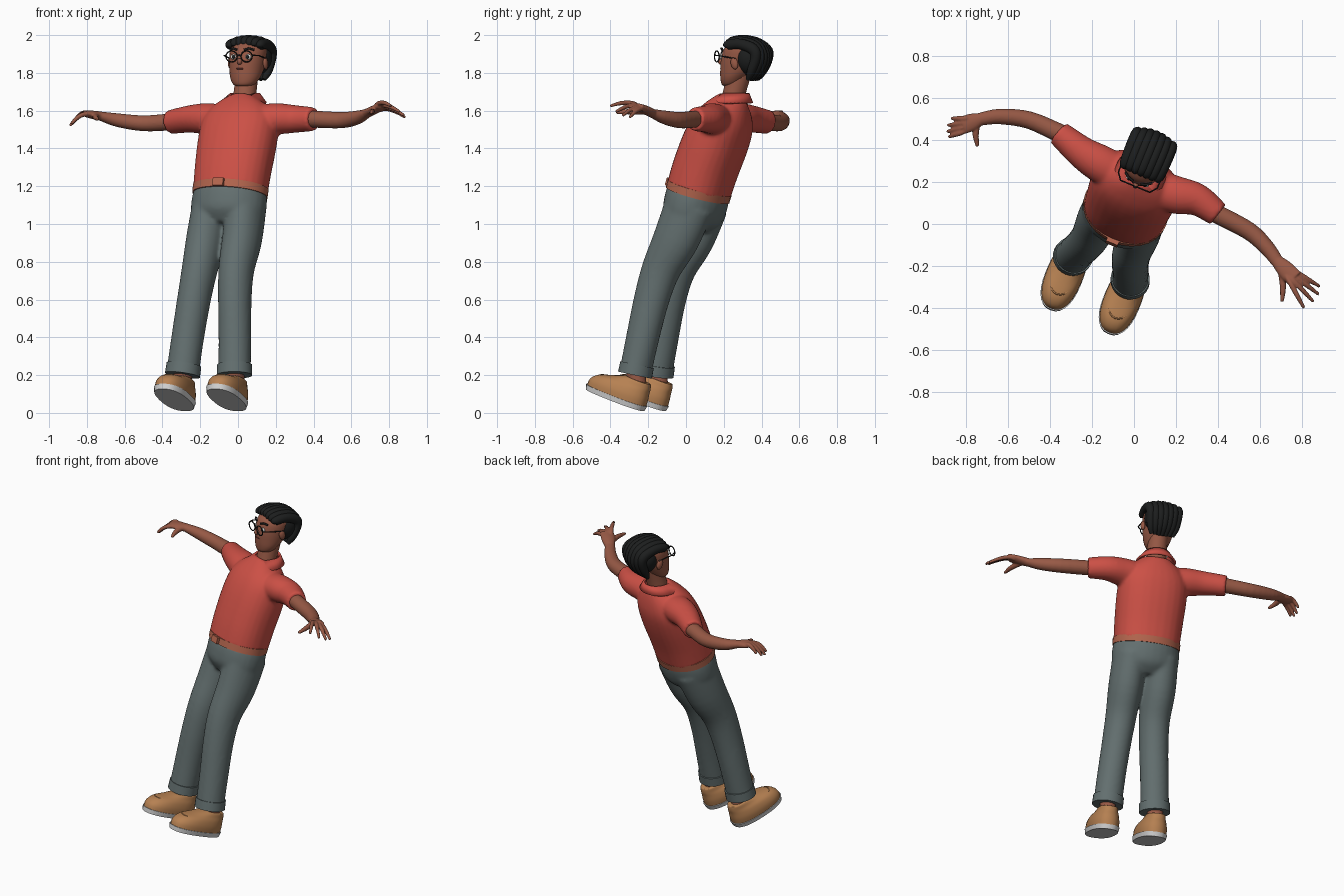
import bpy, bmesh, math
from mathutils import Vector, Matrix

if "Cube" in bpy.data.objects:
    bpy.data.objects.remove(bpy.data.objects["Cube"])

# The figure is built facing -y, then turned and shifted as a whole
POSE = Matrix.Rotation(math.radians(-22.4), 4, 'Z') @ Matrix.Translation((-0.063, 0, 0))
UNPOSE = POSE.inverted()


def material(name, *rgb):
    m = bpy.data.materials.new(name)
    m.diffuse_color = (*rgb, 1)
    m.use_nodes = True
    m.node_tree.nodes["Principled BSDF"].inputs["Base Color"].default_value = (*rgb, 1)
    return m


RED = material("red cloth", 0.60, 0.08, 0.06)
GREY = material("grey cloth", 0.125, 0.16, 0.16)
SKIN = material("brown skin", 0.31, 0.10, 0.06)
TAN = material("tan suede", 0.47, 0.22, 0.085)
SOLE = material("pale rubber", 0.68, 0.68, 0.68)
BELT = material("belt leather", 0.45, 0.13, 0.075)
BLACK = material("black hair", 0.012, 0.013, 0.013)
WHITE = material("eye white", 0.75, 0.75, 0.72)
LIPS = material("lip brown", 0.16, 0.04, 0.03)


def catmull(a, b, c, d, t):
    return [0.5 * (2 * q + (r - p) * t + (2 * p - 5 * q + 4 * r - s) * t * t
                   + (3 * q - p - 3 * r + s) * t ** 3) for p, q, r, s in zip(a, b, c, d)]


def loft(bm, rings, side=(1, 0, 0), flat=False, n=28, power=1.0, steps=4):
    """Skin smooth cross-sections; every ring is x, y, z, half width, half depth."""
    ext = [rings[0], *rings, rings[-1]]
    pts = [catmull(*ext[i:i + 4], k / steps) for i in range(len(rings) - 1) for k in range(steps)]
    pts.append(rings[-1])
    pos = [Vector(p[:3]) for p in pts]
    loops = []
    for i, p in enumerate(pts):
        tan = (pos[min(i + 1, len(pos) - 1)] - pos[max(i - 1, 0)]).normalized()
        if flat:
            tan = Vector((0, 0, 1))
        u = Vector(side)
        u = (u - tan * u.dot(tan)).normalized()
        v = tan.cross(u)
        loop = []
        for k in range(n):
            c, s = math.cos(math.tau * k / n), math.sin(math.tau * k / n)
            c, s = [math.copysign(abs(w) ** power, w) for w in (c, s)]
            loop.append(bm.verts.new(pos[i] + u * c * p[3] + v * s * p[4]))
        loops.append(loop)
    for a, b in zip(loops, loops[1:]):
        for k in range(n):
            j = (k + 1) % n
            bm.faces.new((a[k], a[j], b[j], b[k]))
    bm.faces.new(loops[0][::-1])
    bm.faces.new(loops[-1])
    return bm


def finish(name, bm, mat, voxel=0, smooth=6, local=Matrix()):
    bmesh.ops.recalc_face_normals(bm, faces=bm.faces)
    me = bpy.data.meshes.new(name)
    bm.to_mesh(me)
    bm.free()
    ob = bpy.data.objects.new(name, me)
    bpy.context.collection.objects.link(ob)
    ob.matrix_world = POSE @ local
    me.materials.append(mat)
    bpy.ops.object.select_all(action='DESELECT')
    ob.select_set(True)
    bpy.context.view_layer.objects.active = ob
    bpy.ops.object.shade_smooth_by_angle(angle=math.radians(45))
    if voxel:
        r = ob.modifiers.new("fuse", 'REMESH')
        r.mode, r.voxel_size, r.use_smooth_shade = 'VOXEL', voxel, True
        s = ob.modifiers.new("soften", 'SMOOTH')
        s.factor, s.iterations = 0.5, smooth
    return ob


def ball(name, loc, size, mat, tilt=0):
    bm = bmesh.new()
    m = Matrix.Translation(loc) @ Matrix.Rotation(tilt, 4, 'X') @ Matrix.Diagonal((*size, 1))
    bmesh.ops.create_uvsphere(bm, u_segments=24, v_segments=14, radius=1, matrix=m)
    return finish(name, bm, mat)


def wire(name, pts, radius, mat, cyclic=False):
    cu = bpy.data.curves.new(name, 'CURVE')
    cu.dimensions, cu.bevel_depth, cu.bevel_resolution = '3D', radius, 2
    sp = cu.splines.new('POLY')
    sp.points.add(len(pts) - 1)
    for q, p in zip(sp.points, pts):
        q.co = (*p, 1)
    sp.use_cyclic_u = cyclic
    cu.materials.append(mat)
    ob = bpy.data.objects.new(name, cu)
    bpy.context.collection.objects.link(ob)
    ob.matrix_world = POSE


def posed(x, y, z, *r):
    return (*(UNPOSE @ Vector((x, y, z))), *r)


# Arm paths, sleeve end second; then finger tips from index to little, thumb last
ARMS = {
    "right": ([(-.36, .435, 1.54, .045, .045), (-.5, .495, 1.533, .042, .042),
               (-.638, .512, 1.55, .036, .037), (-.73, .5, 1.572, .024, .031)],
              (-.815, .47, 1.585),
              [(-.882, .415, 1.53), (-.89, .44, 1.52), (-.887, .47, 1.525), (-.87, .503, 1.545)],
              (-.745, .37, 1.555)),
    "left": ([(.4, .045, 1.555, .045, .045), (.55, -.035, 1.55, .043, .043),
              (.635, -.115, 1.565, .036, .037), (.68, -.175, 1.585, .024, .031)],
             (.765, -.26, 1.625),
             [(.81, -.40, 1.625), (.855, -.37, 1.595), (.88, -.335, 1.575), (.885, -.298, 1.565)],
             (.705, -.37, 1.59)),
}
UP = (0, 0, 1)

# Shirt: torso and sleeves fused
shirt = bmesh.new()
loft(shirt, [(0, .047, 1.175, .2, .163), (0, .085, 1.29, .206, .165), (0, .147, 1.44, .213, .163),
             (0, .192, 1.54, .205, .147), (0, .222, 1.61, .155, .115), (0, .245, 1.665, .075, .075)],
     power=.9)
for side, (path, knuckle, tips, thumb) in ARMS.items():
    s = -1 if side == "right" else 1
    x, y, z = path[0][:3]
    loft(shirt, [(s * .1, .195, 1.55, .08, .09), (s * .2, .205, 1.557, .083, .09),
                 (s * .3, .222, 1.556, .073, .077), posed(x, y, z, .063, .06)], side=UP)
finish("shirt", shirt, RED, .01)

# Arms with hands
for side, (path, knuckle, tips, thumb) in ARMS.items():
    arm = bmesh.new()
    first, wrist = Vector(path[0][:3]), Vector(path[-1][:3])
    inner = first - (Vector(path[1][:3]) - first) * .4
    loft(arm, [posed(*inner, .045, .045)] + [posed(*p) for p in path], side=UP, n=20)
    k = Vector(knuckle)
    across = (Vector(tips[0]) - Vector(tips[3])).normalized()
    loft(arm, [posed(*wrist, .024, .03), posed(*wrist.lerp(k, .5), .022, .042),
               posed(*k, .015, .042)], side=UP, n=20)
    for i, tip in enumerate(tips):
        base = k + across * (.034 - .0225 * i)
        mid = base.lerp(Vector(tip), .5) + Vector((0, 0, .008))
        loft(arm, [posed(*wrist.lerp(base, .7), .012, .012), posed(*base, .013, .013),
                   posed(*mid, .012, .012), posed(*tip, .008, .008)], side=UP, n=10)
    t = Vector(thumb)
    loft(arm, [posed(*wrist.lerp(k, .2), .016, .018), posed(*(wrist.lerp(k, .4).lerp(t, .5)), .016, .016),
               posed(*t, .009, .009)], side=UP, n=10)
    finish(side + "_arm_and_hand", arm, SKIN, .005, 4)

# Trousers: hips and legs fused
LEG = [(.098, .035, 1.1, .1, .135), (.103, -.04, .92, .102, .125), (.105, -.125, .76, .093, .105),
       (.117, -.175, .6, .088, .095), (.135, -.218, .4, .086, .088), (.149, -.257, .205, .087, .084)]
trousers = bmesh.new()
loft(trousers, [(0, .046, 1.175, .198, .16), (0, .03, 1.11, .206, .163), (0, .008, 1.04, .195, .15),
                (0, -.01, .985, .12, .1)])
for s in (-1, 1):
    loft(trousers, [(s * p[0], *p[1:]) for p in LEG])
finish("trousers", trousers, GREY, .011, 8)

# Belt and buckle
finish("belt", loft(bmesh.new(), [(0, .04, 1.153, .206, .168), (0, .052, 1.193, .207, .169)]), BELT)
bm = bmesh.new()
bmesh.ops.create_cube(bm, size=1, matrix=Matrix.Translation((0, -.12, 1.223))
                      @ Matrix.Rotation(-.3, 4, 'X') @ Matrix.Diagonal((.06, .02, .04, 1)))
finish("belt_buckle", bm, BELT)

# Cuffs, ankles and shoes
for s, side in ((-1, "right"), (1, "left")):
    finish(side + "_cuff", loft(bmesh.new(), [(s * .145, -.246, .255, .093, .09),
                                              (s * .149, -.257, .2, .094, .091)]), GREY)
    finish(side + "_ankle", loft(bmesh.new(), [(s * .149, -.256, .27, .05, .052),
                                               (s * .15, -.24, .1, .045, .05)]), SKIN)
    place = Matrix.Translation((s * .15, -.37, .068)) @ Matrix.Rotation(math.radians(-20), 4, 'X')
    finish(side + "_sole", loft(bmesh.new(), [(0, 0, 0, .084, .172), (0, 0, .028, .09, .178)],
                                flat=True, power=.82), SOLE, local=place)
    finish(side + "_shoe", loft(bmesh.new(), [
        (0, 0, .02, .086, .173), (0, .002, .06, .087, .17), (0, .018, .095, .078, .15),
        (0, .055, .12, .064, .112), (0, .085, .143, .055, .075), (0, .088, .146, .046, .066)],
        flat=True, power=.85), TAN, local=place)
    wire(side + "_shoe_seam", [place @ Vector((.062 * math.cos(a), -.02 - .1 * math.sin(a), .1))
                               for a in [math.pi * i / 12 for i in range(13)]], .004, TAN)

# Collar: open folded band with points at the front
collar = bmesh.new()
rows = []
for i in range(33):
    a = math.radians(8 + 344 * i / 32)
    sx, fy = math.sin(a), -math.cos(a)
    front = max(0, -fy) ** 3
    top = (.074 * sx, .25 + .075 * fy, 1.69 - .025 * front)
    low = (.118 * sx + .15 * front * sx, .237 + .105 * fy - .045 * front, 1.64 - .035 * front)
    rows.append([collar.verts.new(p) for p in (top, low)])
for a, b in zip(rows, rows[1:]):
    collar.faces.new((a[0], a[1], b[1], b[0]))
m = finish("collar", collar, RED).modifiers.new("thickness", 'SOLIDIFY')
m.thickness, m.offset = .012, 0

# Neck and head
finish("neck", loft(bmesh.new(), [(0, .235, 1.62, .066, .064), (0, .252, 1.7, .06, .06),
                                  (0, .29, 1.83, .06, .065)]), SKIN)
finish("head", loft(bmesh.new(), [
    (0, .228, 1.728, .02, .02), (0, .235, 1.737, .055, .05), (0, .25, 1.77, .078, .072),
    (0, .272, 1.815, .09, .095), (0, .287, 1.87, .096, .106), (0, .3, 1.925, .095, .103),
    (0, .305, 1.96, .07, .075)], flat=True), SKIN)
ball("nose", (0, .174, 1.86), (.014, .016, .017), SKIN)
ball("mouth", (0, .181, 1.822), (.022, .008, .005), LIPS)

# Eyes, brows, ears and glasses
for s, side in ((-1, "right"), (1, "left")):
    ball(side + "_eye", (s * .042, .193, 1.885), (.017, .008, .014), WHITE)
    ball(side + "_pupil", (s * .04, .187, 1.885), (.009, .005, .011), BLACK)
    wire(side + "_brow", [(s * x, y, z) for x, y, z in
                          ((.02, .188, 1.922), (.045, .195, 1.93), (.068, .212, 1.922))], .006, BLACK)
    ball(side + "_ear", (s * .1, .292, 1.85), (.013, .02, .032), SKIN, .25)
    ring = [math.tau * i / 24 for i in range(24)]
    wire(side + "_lens_rim", [(s * .043 + .032 * math.cos(a), .168, 1.887 + .029 * math.sin(a))
                              for a in ring], .0035, BLACK, True)
    wire(side + "_temple", [(s * .075, .168, 1.893), (s * .1, .2, 1.892), (s * .103, .3, 1.875)],
         .0035, BLACK)
wire("glasses_bridge", [(-.012, .168, 1.89), (0, .165, 1.894), (.012, .168, 1.89)], .0035, BLACK)

# Hair: a cap under locks combed from the brow to the nape
ball("hair_cap", (0, .35, 1.88), (.106, .092, .1), BLACK)
hair = bmesh.new()
for i in range(-3, 4):
    x, drop = i * .029, .0022 * i * i
    loft(hair, [(x, .236, 1.945 - drop / 2, .012, .012), (x, .25, 1.967 - drop, .025, .026),
                (x * 1.05, .32, 1.973 - drop, .026, .028), (x * 1.05, .395, 1.945 - drop, .026, .03),
                (x, .428 - drop, 1.88, .025, .027), (x * .9, .4 - drop, 1.81, .023, .023),
                (x * .75, .355, 1.765, .012, .012)], n=14)
finish("hair_locks", hair, BLACK)
